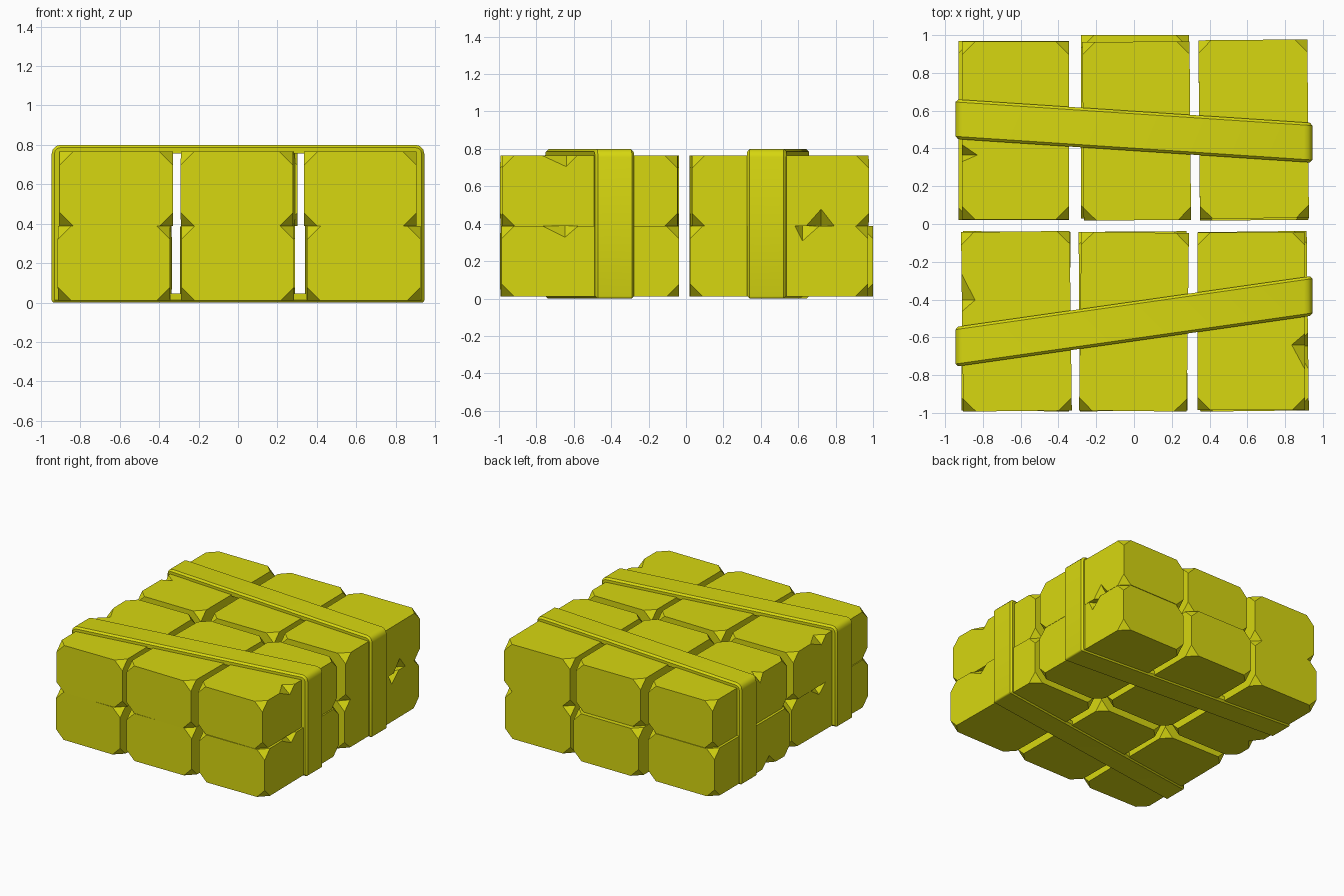
import bpy, bmesh, math
from mathutils import Vector

cube = bpy.data.objects.get("Cube")
if cube:
    bpy.data.objects.remove(cube, do_unlink=True)

yellow = bpy.data.materials.new("yellow")
yellow.use_nodes = True
yellow.diffuse_color = (0.68, 0.68, 0.005, 1)
yellow.node_tree.nodes["Principled BSDF"].inputs["Base Color"].default_value = (0.68, 0.68, 0.005, 1)


def add_object(name, bm):
    bmesh.ops.recalc_face_normals(bm, faces=bm.faces[:])
    mesh = bpy.data.meshes.new(name)
    bm.to_mesh(mesh)
    bm.free()
    mesh.materials.append(yellow)
    obj = bpy.data.objects.new(name, mesh)
    bpy.context.collection.objects.link(obj)
    return obj


def activate(obj):
    bpy.ops.object.select_all(action='DESELECT')
    obj.select_set(True)
    bpy.context.view_layer.objects.active = obj


def chip(block, size, centre, notch):
    """Break a wedge out of a long outer edge of a block."""
    side, up, start, end, tip, deep_x, deep_z = notch
    ex, ez = side * size.x / 2, up * size.z / 2
    y = lambda v: v - centre.y
    points = [Vector((ex, y(start), ez)), Vector((ex, y(end), ez)),
              Vector((ex - side * deep_x, y(tip), ez)),
              Vector((ex, y(tip), ez - up * deep_z))]
    outward = Vector((side, 0, up)) * 0.1
    bm = bmesh.new()
    for p in points + [p + outward for p in points]:
        bm.verts.new(p)
    hull = bmesh.ops.convex_hull(bm, input=bm.verts[:])
    loose = [v for v in bm.verts if not v.link_faces]
    bmesh.ops.delete(bm, geom=loose, context='VERTS')
    cutter = add_object("chip_cutter", bm)
    cutter.hide_render = True
    cutter.matrix_world = block.matrix_world
    cut = block.modifiers.new("chip", 'BOOLEAN')
    cut.operation = 'DIFFERENCE'
    cut.solver = 'EXACT'
    cut.object = cutter
    activate(block)
    bpy.ops.object.modifier_apply(modifier=cut.name)
    bpy.data.objects.remove(cutter, do_unlink=True)


def add_block(name, x0, x1, y0, y1, z0, z1, yaw, notch=None):
    size = Vector((x1 - x0, y1 - y0, z1 - z0))
    centre = Vector((x0 + x1, y0 + y1, z0 + z1)) / 2
    bm = bmesh.new()
    bmesh.ops.create_cube(bm, size=1)
    bmesh.ops.scale(bm, vec=size, verts=bm.verts[:])
    # corners knocked off
    bmesh.ops.bevel(bm, geom=bm.verts[:], offset=0.068, segments=1,
                    affect='VERTICES', profile=0.5)
    block = add_object(name, bm)
    block.location = centre
    block.rotation_euler.z = math.radians(yaw)
    bpy.context.view_layer.update()
    if notch:
        chip(block, size, centre, notch)


# Blocks: name, x range, y range, yaw, chipped edge
lower = [
    ("front_right", -0.91, -0.34, -0.99, -0.04, -0.5, (-1, 1, -0.46, -0.27, -0.38, 0.07, 0.07)),
    ("front_middle", -0.29, 0.28, -0.99, -0.04, 0.4, None),
    ("front_left", 0.345, 0.92, -0.99, -0.04, 0.7, (1, 1, -0.77, -0.58, -0.65, 0.07, 0.06)),
    ("back_right", -0.93, -0.345, 0.02, 0.97, 0, (-1, -1, 0.20, 0.37, 0.28, 0.07, 0.08)),
    ("back_middle", -0.28, 0.29, 0.03, 1.0, 0, None),
    ("back_left", 0.345, 0.92, 0.02, 0.97, 0.5, (1, 1, 0.58, 0.71, 0.62, 0.07, 0.08)),
]
upper = [
    ("front_right", -0.91, -0.335, -0.99, -0.04, 0.7, (-1, 1, -0.46, -0.26, -0.40, 0.07, 0.06)),
    ("front_middle", -0.285, 0.285, -0.99, -0.045, -0.7, None),
    ("front_left", 0.335, 0.905, -0.985, -0.045, 0, (1, 1, -0.77, -0.58, -0.64, 0.07, 0.06)),
    ("back_right", -0.91, -0.345, 0.025, 0.965, 0, (-1, 1, 0.33, 0.42, 0.365, 0.08, 0.07)),
    ("back_middle", -0.27, 0.298, 0.02, 0.965, 0.5, None),
    ("back_left", 0.345, 0.922, 0.03, 0.975, 0.5, (1, -1, 0.64, 0.79, 0.72, 0.07, 0.09)),
]
for layer, blocks, z0, z1 in (("lower", lower, 0.01, 0.388), ("upper", upper, 0.388, 0.765)):
    for name, x0, x1, y0, y1, yaw, notch in blocks:
        add_block(f"{layer}_block_{name}", x0, x1, y0, y1, z0, z1, yaw, notch)


def loop_outline(inset):
    """Rounded rectangle in x and z, shrunk by the inset."""
    points = []
    for quarter, (sx, sz) in enumerate(((1, 1), (-1, 1), (-1, -1), (1, -1))):
        radius = 0.045 if sz > 0 else 0.012
        pull = max(radius, inset + 0.002)
        cx, cz = sx * (0.945 - pull), 0.4 + sz * (0.4 - pull)
        for step in range(4):
            a = math.radians(90 * quarter + 30 * step)
            points.append((cx + (pull - inset) * math.cos(a), cz + (pull - inset) * math.sin(a)))
    return points


def add_strap(name, y_right, y_left):
    half, edge, thick = 0.105, 0.014, 0.045
    section = [(thick, -half), (edge, -half), (0, edge - half),
               (0, half - edge), (edge, half), (thick, half)]
    bm = bmesh.new()
    rings = []
    for inset, across in section:
        ring = []
        for x, z in loop_outline(inset):
            y = (y_right + y_left) / 2 + (y_left - y_right) * x / 1.89 + across
            ring.append(bm.verts.new((x, y, z)))
        rings.append(ring)
    count = len(rings[0])
    for i, ring in enumerate(rings):
        following = rings[(i + 1) % len(rings)]
        for j in range(count):
            k = (j + 1) % count
            bm.faces.new((ring[j], ring[k], following[k], following[j]))
    strap = add_object(name, bm)
    activate(strap)
    bpy.ops.object.shade_smooth_by_angle(angle=math.radians(35))


# Straps wrapped at a slant around all blocks
add_strap("front_strap", -0.65, -0.38)
add_strap("back_strap", 0.555, 0.43)
